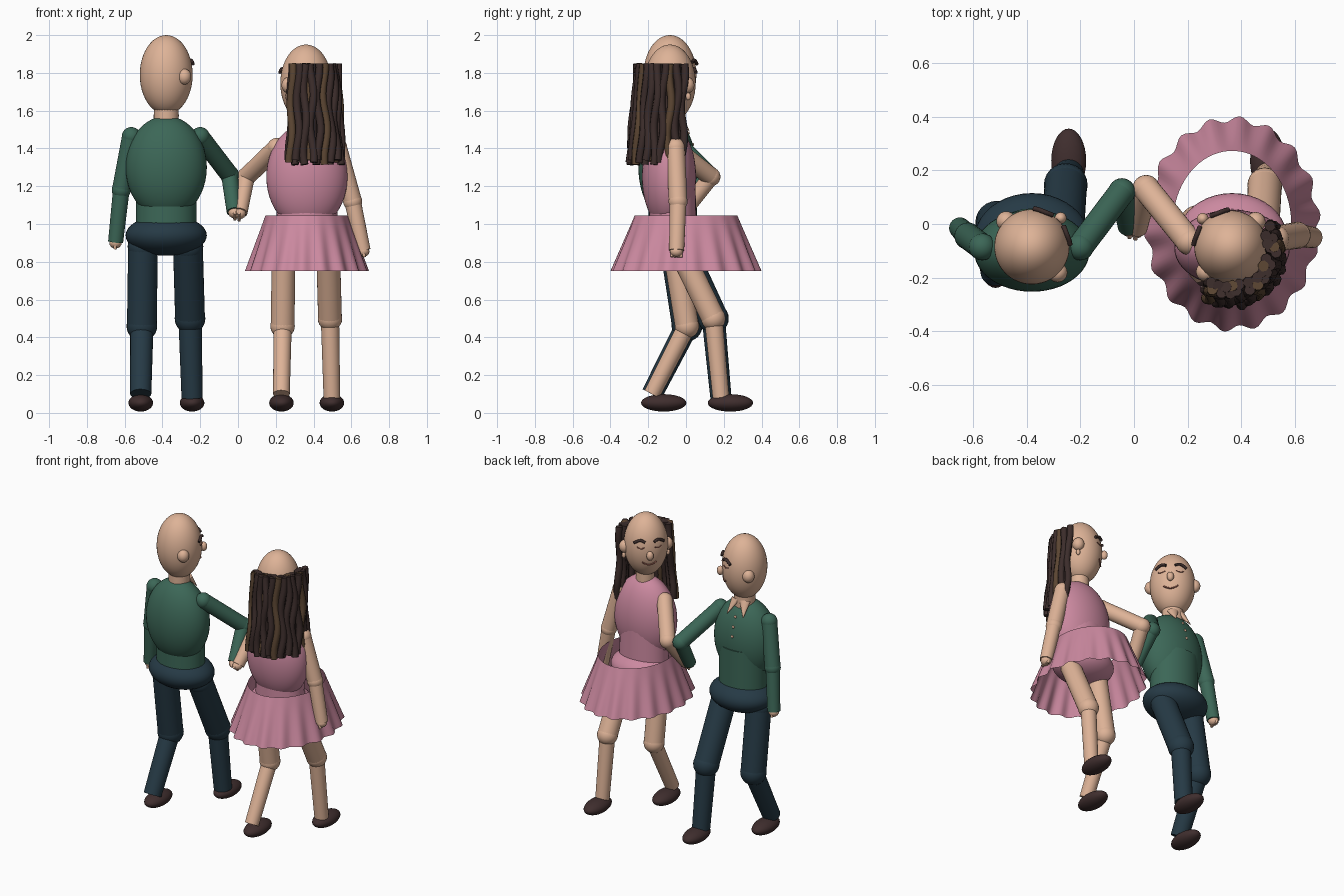
import bpy, math, random
from mathutils import Vector

random.seed(4)
cube = bpy.data.objects.get("Cube")
if cube:
    bpy.data.objects.remove(cube, do_unlink=True)


def material(name, r, g, b):
    m = bpy.data.materials.new(name)
    m.use_nodes = True
    m.diffuse_color = (r, g, b, 1)
    m.node_tree.nodes["Principled BSDF"].inputs["Base Color"].default_value = (r, g, b, 1)
    return m


SKIN = material("skin", 0.73, 0.45, 0.31)
GREEN = material("green shirt", 0.045, 0.135, 0.095)
PINK = material("pink dress", 0.6, 0.25, 0.35)
NAVY = material("navy trousers", 0.019, 0.042, 0.06)
SHOE = material("dark brown shoe", 0.05, 0.027, 0.027)
HAIR = material("dark hair", 0.045, 0.026, 0.024)
STREAK = material("light hair", 0.105, 0.06, 0.032)
LIP = material("lip and lid line", 0.3, 0.11, 0.08)


def finish(name, mat):
    ob = bpy.context.object
    ob.name = name
    ob.data.materials.append(mat)
    bpy.ops.object.shade_smooth_by_angle(angle=math.radians(40))
    return ob


def ball(name, mat, center, size, seg=32):
    bpy.ops.mesh.primitive_uv_sphere_add(segments=seg, ring_count=seg // 2, location=center)
    bpy.context.object.scale = size
    return finish(name, mat)


def rod(name, mat, a, b, r1, r2, flat=1):
    a, b = Vector(a), Vector(b)
    bpy.ops.mesh.primitive_cone_add(vertices=28, radius1=r1, radius2=r2,
                                    depth=(b - a).length, location=(a + b) / 2)
    ob = bpy.context.object
    ob.rotation_euler = (b - a).to_track_quat('Z', 'Y').to_euler()
    ob.scale.y = flat
    return finish(name, mat)


def tube(name, mat, points, radius):
    cu = bpy.data.curves.new(name, 'CURVE')
    cu.dimensions = '3D'
    cu.bevel_depth = radius
    cu.bevel_resolution = 2
    cu.use_fill_caps = True
    sp = cu.splines.new('POLY')
    sp.points.add(len(points) - 1)
    for p, co in zip(sp.points, points):
        p.co = (*co, 1)
    cu.materials.append(mat)
    ob = bpy.data.objects.new(name, cu)
    bpy.context.collection.objects.link(ob)
    return ob


def limb(name, mat, joints, radius, thin):
    """Two tapered segments with rounded upper joints."""
    a, b, c = joints
    rod(name + "_upper", mat, a, b, radius, radius)
    rod(name + "_lower", mat, b, c, thin * 1.1, thin)
    for part, p in (("top", a), ("bend", b)):
        ball(f"{name}_{part}_joint", mat, p, (radius * 1.03,) * 3, 24)


def arm(name, mat, joints):
    limb(name, mat, joints, 0.049, 0.04)
    end = Vector(joints[2])
    way = (end - Vector(joints[1])).normalized()
    ball(name + "_palm", SKIN, end + way * 0.005, (0.033, 0.035, 0.03), 16)
    side = way.cross(Vector((1, 0, 0))).normalized()
    for i in range(4):
        root = end + side * (i - 1.5) * 0.016
        rod(f"{name}_finger_{i}", SKIN, root, root + way * 0.036, 0.009, 0.008)


def leg(name, mat, x, lean, hip_z, forward, radius, thin):
    if forward:
        joints = ((x - lean, -0.03, hip_z), (x - lean / 2, 0.145, 0.5), (x, 0.185, 0.08))
    else:
        joints = ((x - lean, -0.06, hip_z), (x - lean / 2, 0.005, 0.46), (x, -0.18, 0.1))
    limb(name, mat, joints, radius, thin)
    ball(name + "_shoe", SHOE, (x, 0.235 if forward else -0.118, 0.053), (0.065, 0.12, 0.046))


def head(who, center, size, facing):
    """Egg head whose features are laid on its surface around the facing angle."""
    c = Vector(center)

    def at(degrees, dz, lift=0.0):
        r = size[0] * math.sqrt(max(0, 1 - (dz / size[2]) ** 2)) + lift
        t = math.radians(facing + degrees)
        return c + Vector((r * math.cos(t), r * math.sin(t), dz))

    ball(who + "_head", SKIN, c, size, 48)
    ball(who + "_nose", SKIN, at(0, -0.02, 0.012), (0.022, 0.022, 0.03), 20)
    for s in (-1, 1):
        ball(f"{who}_ear_{s}", SKIN, at(s * 90, -0.01, -0.005), (0.037, 0.037, 0.042), 24)
        brow = [at(s * (12 + 6 * i), 0.066 + 0.012 * math.sin(i * 0.8), 0.008) for i in range(6)]
        tube(f"{who}_brow_{s}", HAIR, brow, 0.009)
        lid = [at(s * (14 + 5 * i), 0.03 - 0.008 * math.sin(i * 0.78), 0.001) for i in range(5)]
        tube(f"{who}_eyelid_{s}", LIP, lid, 0.0035)
    smile = [at(-20 + 5 * i, -0.09 + 0.0012 * (i - 4) ** 2, 0.001) for i in range(9)]
    tube(who + "_mouth", LIP, smile, 0.005)
    return at


# Man: head, trunk and shirt details
MX = -0.38
head("man", (MX, -0.085, 1.79), (0.14, 0.14, 0.21), 45)
rod("man_neck", SKIN, (MX, -0.085, 1.5), (MX, -0.085, 1.66), 0.067, 0.065)
ball("man_chest", GREEN, (MX, -0.1, 1.3), (0.215, 0.152, 0.272), 48)
rod("man_waist", GREEN, (MX, -0.07, 0.96), (MX, -0.07, 1.27), 0.16, 0.16, 0.8)
ball("man_hips", NAVY, (MX, -0.06, 0.94), (0.215, 0.175, 0.108), 40)
for i in range(3):
    z = 1.48 - 0.06 * i
    y = -0.1 + 0.152 * math.sqrt(1 - ((z - 1.3) / 0.272) ** 2)
    ball(f"shirt_button_{i}", SKIN, (MX, y, z), (0.009, 0.006, 0.009), 12)
for s in (-1, 1):
    rod(f"collar_wing_{s}", SKIN, (MX + s * 0.035, -0.04, 1.575),
        (MX + s * 0.06, 0.018, 1.49), 0.034, 0.002, 0.6)

# Man: limbs
arm("man_outer_arm", GREEN, ((-0.565, -0.085, 1.463), (-0.618, -0.045, 1.18), (-0.648, -0.015, 0.905)))
arm("man_linked_arm", GREEN, ((-0.2, -0.085, 1.463), (-0.045, 0.12, 1.26), (-0.02, -0.01, 1.065)))
leg("man_back_leg", NAVY, -0.515, -0.012, 0.88, False, 0.079, 0.056)
leg("man_front_leg", NAVY, -0.243, 0.022, 0.88, True, 0.079, 0.056)

# Woman: head and trunk
WX = 0.365
at = head("woman", (WX - 0.005, -0.085, 1.745), (0.136, 0.136, 0.205), 135)
for s in (-1, 1):
    ball(f"earring_{s}", SKIN, at(s * 90, -0.07, 0.01), (0.013, 0.013, 0.02), 16)
rod("woman_neck", SKIN, (WX, -0.085, 1.47), (WX, -0.085, 1.62), 0.058, 0.056)
ball("woman_chest", PINK, (WX, -0.09, 1.25), (0.215, 0.143, 0.28), 48)
rod("woman_waist", PINK, (WX, -0.07, 0.94), (WX, -0.07, 1.24), 0.165, 0.155, 0.77)
ball("woman_hips", PINK, (WX, -0.055, 0.93), (0.205, 0.17, 0.105), 40)

# Woman: limbs
arm("woman_outer_arm", SKIN, ((0.528, -0.055, 1.405), (0.607, -0.042, 1.12), (0.662, -0.05, 0.86)))
arm("woman_linked_arm", SKIN, ((0.205, -0.065, 1.405), (0.045, 0.132, 1.25), (0.01, -0.015, 1.06)))
leg("woman_back_leg", SKIN, 0.23, -0.012, 0.86, False, 0.063, 0.044)
leg("woman_front_leg", SKIN, 0.497, 0.02, 0.86, True, 0.063, 0.044)

# Flared skirt, open at both ends, with pleats that deepen toward the hem
SEG, ROWS = 144, 8
verts, faces = [], []
for j in range(ROWS + 1):
    k = j / ROWS
    for i in range(SEG):
        t = math.tau * i / SEG
        wave = 0.012 * k * math.sin(18 * t)
        verts.append((WX + (0.22 + 0.098 * k + wave) * math.cos(t),
                      (0.272 + 0.118 * k + wave) * math.sin(t), 1.045 - 0.295 * k))
for j in range(ROWS):
    for i in range(SEG):
        n = (i + 1) % SEG
        faces.append((j * SEG + i, (j + 1) * SEG + i, (j + 1) * SEG + n, j * SEG + n))
mesh = bpy.data.meshes.new("skirt")
mesh.from_pydata(verts, [], faces)
mesh.materials.append(PINK)
mesh.polygons.foreach_set("use_smooth", [True] * len(faces))
bpy.context.collection.objects.link(bpy.data.objects.new("skirt", mesh))

# Long wavy hair locks around the back of the head
LOCKS = 26
for n in range(LOCKS):
    t = math.radians(-122 + 150 * n / (LOCKS - 1))
    phase = random.uniform(0, 6)
    base = 0.143 + 0.022 * (n % 2)
    path = []
    for i in range(25):
        k = i / 24
        r = base + 0.025 * k + 0.005 * math.sin(9 * k + phase)
        a = t + 0.05 * math.sin(10 * k + phase)
        path.append((WX - 0.005 + r * math.cos(a), -0.09 + r * math.sin(a) - 0.02 * k,
                     1.848 - (0.51 + 0.012 * (n % 3)) * k))
    tube(f"hair_lock_{n}", STREAK if n % 5 == 1 else HAIR, path, 0.021)
